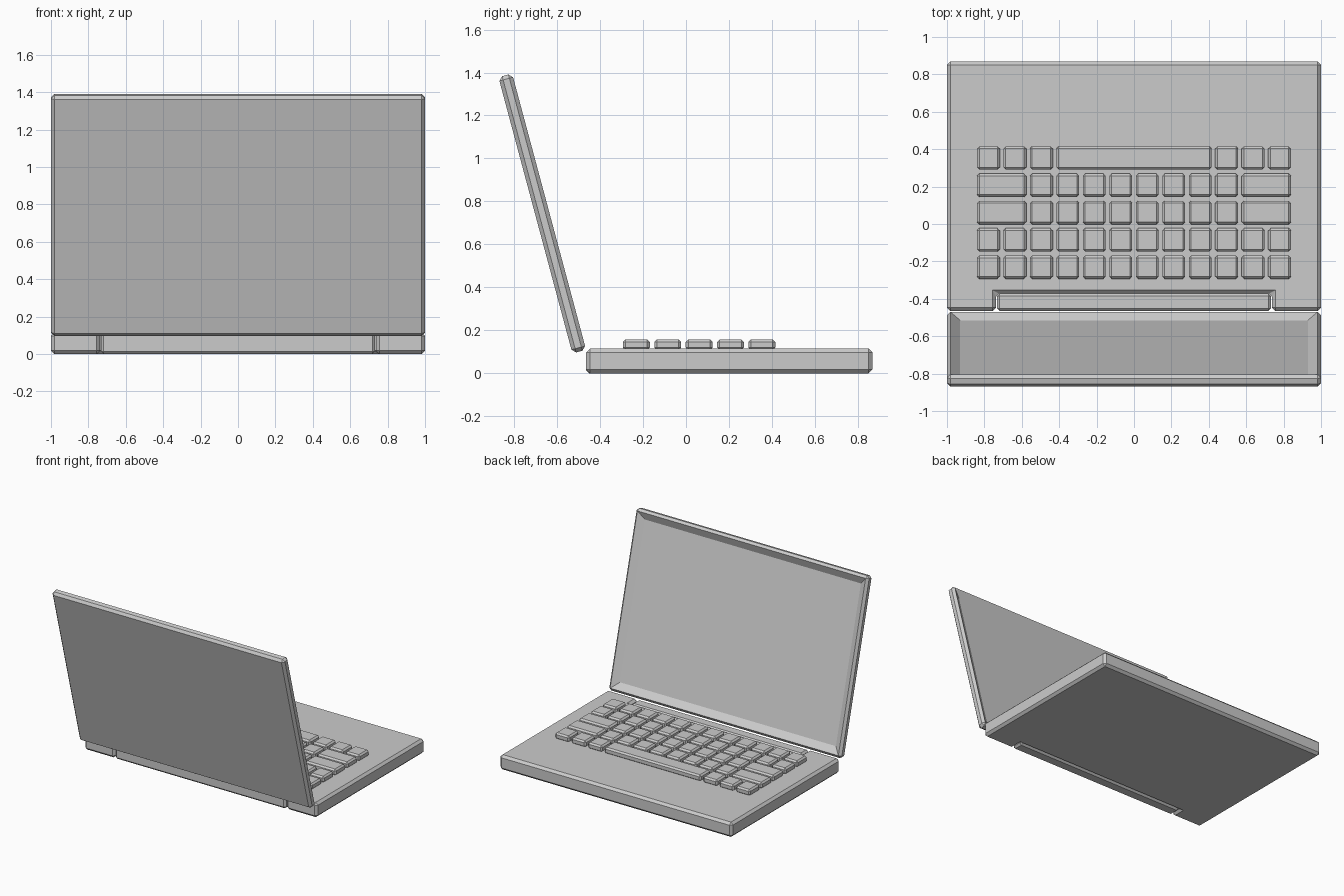
import bpy, bmesh, math
from mathutils import Matrix, Vector

if "Cube" in bpy.data.objects:
    bpy.data.objects.remove(bpy.data.objects["Cube"])


def finish(bm, name):
    bmesh.ops.recalc_face_normals(bm, faces=bm.faces)
    me = bpy.data.meshes.new(name)
    bm.to_mesh(me)
    bm.free()
    ob = bpy.data.objects.new(name, me)
    bpy.context.collection.objects.link(ob)
    return ob


def chamfer(bm, width):
    bmesh.ops.bevel(bm, geom=bm.edges[:], offset=width, offset_type='OFFSET',
                    segments=1, affect='EDGES', profile=0.5)


def box(size, width, centre=(0, 0, 0)):
    bm = bmesh.new()
    bmesh.ops.create_cube(bm, size=1)
    bmesh.ops.scale(bm, vec=size, verts=bm.verts)
    chamfer(bm, width)
    bmesh.ops.translate(bm, vec=centre, verts=bm.verts)
    return bm


BASE_H = 0.115
BACK, FRONT, NOTCH = -0.465, 0.868, -0.372

# Base slab with a notch for the hinge
half = [(0.738, NOTCH), (0.738, BACK), (1, BACK), (1, FRONT)]
outline = half + [(-x, y) for x, y in reversed(half)]
bm = bmesh.new()
face = bm.faces.new([bm.verts.new((x, y, 0)) for x, y in outline])
top = bmesh.ops.extrude_face_region(bm, geom=[face])["geom"]
bmesh.ops.translate(bm, vec=(0, 0, BASE_H),
                    verts=[g for g in top if isinstance(g, bmesh.types.BMVert)])
bmesh.ops.recalc_face_normals(bm, faces=bm.faces)
chamfer(bm, 0.018)
finish(bm, "base")

# Hinge bar filling the notch
finish(box((1.466, NOTCH - BACK, BASE_H - 0.004), 0.014,
           (0, (NOTCH + BACK) / 2, BASE_H / 2 - 0.002)), "hinge")

# Lid with recessed screen, tilted back
bm = box((2, 0.066, 1.331), 0.018)
panel = max(bm.faces, key=lambda f: f.calc_center_median().y)
bmesh.ops.inset_region(bm, faces=[panel], thickness=0.075)
bmesh.ops.translate(bm, vec=(0, -0.033, 0), verts=panel.verts[:])
lid = finish(bm, "screen_lid")
lid.matrix_world = (Matrix.Translation((0, -0.669, 0.744))
                    @ Matrix.Rotation(math.radians(15), 4, 'X'))

# Keyboard rows: key widths counted in columns, back row first
PITCH_X, PITCH_Y, KEY = 0.1415, 0.146, 0.122
rows = [[1] * 12, [1] * 12, [2] + [1] * 8 + [2], [2] + [1] * 8 + [2],
        [1] * 3 + [6] + [1] * 3]
for r, widths in enumerate(rows):
    col = 0
    for i, w in enumerate(widths):
        x = -6 * PITCH_X + (col + w / 2) * PITCH_X
        y = 0.061 + (r - 2) * PITCH_Y
        size = (w * PITCH_X - (PITCH_X - KEY), KEY + 0.003, 0.05)
        finish(box(size, 0.012, (x, y, 0.133)), f"key_{r + 1}_{i + 1}")
        col += w
